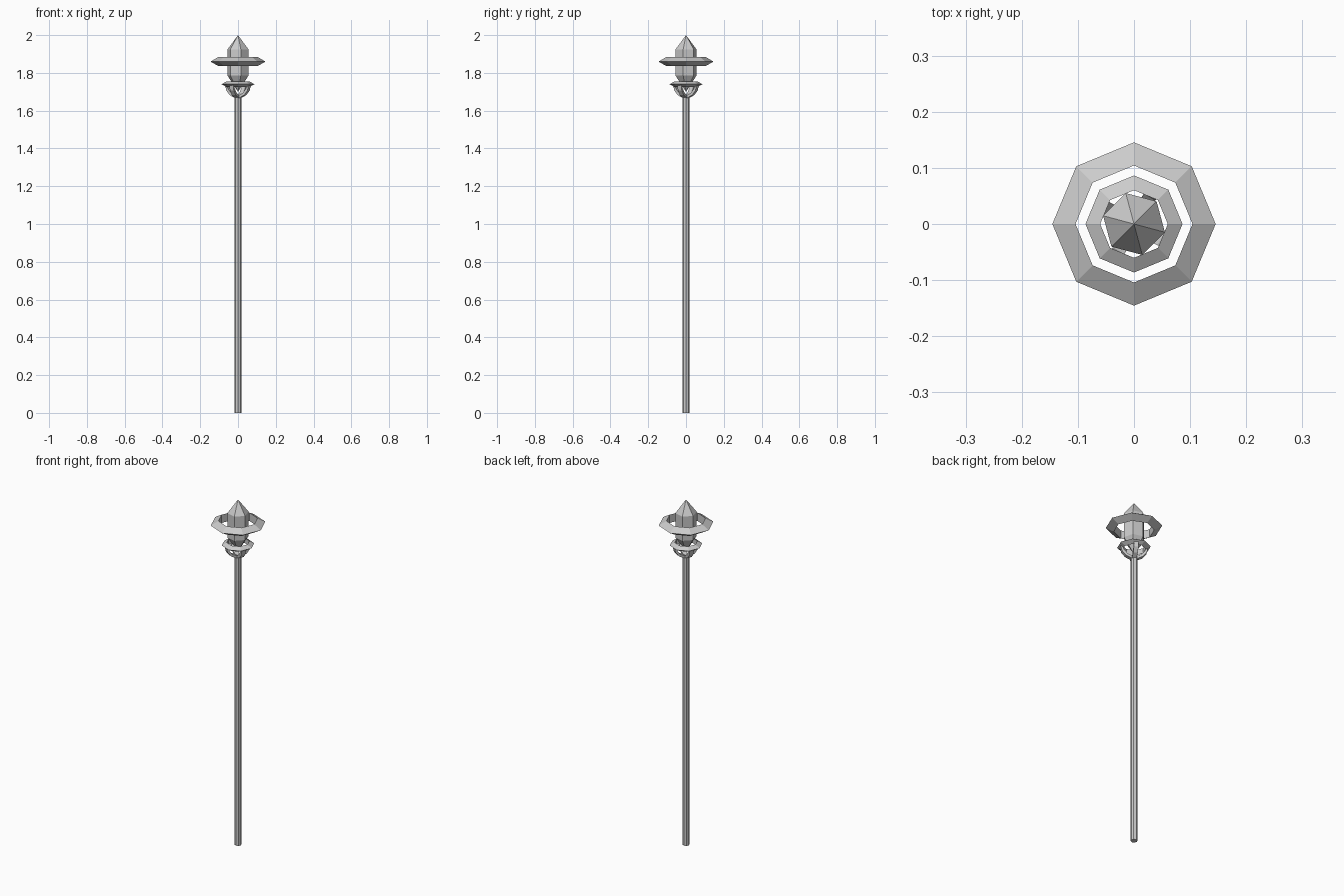
import bpy, bmesh
from math import cos, sin, pi, radians

if "Cube" in bpy.data.objects:
    bpy.data.objects.remove(bpy.data.objects["Cube"])


def make_object(name, bm):
    bmesh.ops.recalc_face_normals(bm, faces=bm.faces)
    me = bpy.data.meshes.new(name)
    bm.to_mesh(me)
    bm.free()
    ob = bpy.data.objects.new(name, me)
    bpy.context.collection.objects.link(ob)
    return ob


def lathe(name, profile, sides, turn=0.0):
    """Stack of polygon sections; zero radius closes to a point."""
    bm = bmesh.new()
    rows = []
    for r, z in profile:
        n = sides if r else 1
        rows.append([bm.verts.new((r * cos(turn + 2 * pi * i / sides),
                                   r * sin(turn + 2 * pi * i / sides), z)) for i in range(n)])
    for a, b in zip(rows, rows[1:]):
        for i in range(sides):
            j = (i + 1) % sides
            q = [a[i % len(a)], a[j % len(a)], b[j % len(b)], b[i % len(b)]]
            bm.faces.new(list(dict.fromkeys(q)))
    for row in (rows[0], rows[-1]):
        if len(row) > 1:
            bm.faces.new(row)
    return make_object(name, bm)


def ring(name, major, minor, z, sides=8):
    """Octagonal ring with a triangular section pointing outward."""
    bm = bmesh.new()
    rows = []
    for i in range(sides):
        a = 2 * pi * i / sides
        row = []
        for k in range(3):
            t = 2 * pi * k / 3
            r = major + minor * cos(t)
            row.append(bm.verts.new((r * cos(a), r * sin(a), z + minor * sin(t))))
        rows.append(row)
    for i in range(sides):
        a, b = rows[i], rows[(i + 1) % sides]
        for k in range(3):
            m = (k + 1) % 3
            bm.faces.new((a[k], b[k], b[m], a[m]))
    return make_object(name, bm)


def prong(name, path, width, thick, angle):
    """Bent bar running outward from the shaft."""
    bm = bmesh.new()
    rows = []
    c, s = cos(angle), sin(angle)
    for r, z in path:
        row = []
        for dr, dt, dz in ((thick, -width, -thick), (thick, width, -thick),
                           (-thick, width, thick), (-thick, -width, thick)):
            x = r + dr
            row.append(bm.verts.new((x * c - dt * s, x * s + dt * c, z + dz)))
        rows.append(row)
    for a, b in zip(rows, rows[1:]):
        for k in range(4):
            m = (k + 1) % 4
            bm.faces.new((a[k], a[m], b[m], b[k]))
    bm.faces.new(rows[0])
    bm.faces.new(rows[-1])
    return make_object(name, bm)


# shaft
lathe("shaft", [(0.018, 0), (0.018, 1.675)], 8)

# crystal
lathe("crystal", [(0, 1.70), (0.057, 1.785), (0.057, 1.925), (0, 2.0)], 6, radians(-15))

# rings
ring("floating_ring", 0.118, 0.0275, 1.86)
ring("cradle_ring", 0.069, 0.0175, 1.74)

# cradle prongs
for i in range(4):
    prong(f"cradle_prong_{i + 1}",
          [(0.008, 1.672), (0.04, 1.688), (0.06, 1.712), (0.066, 1.74)],
          0.012, 0.005, radians(60 + 90 * i))
